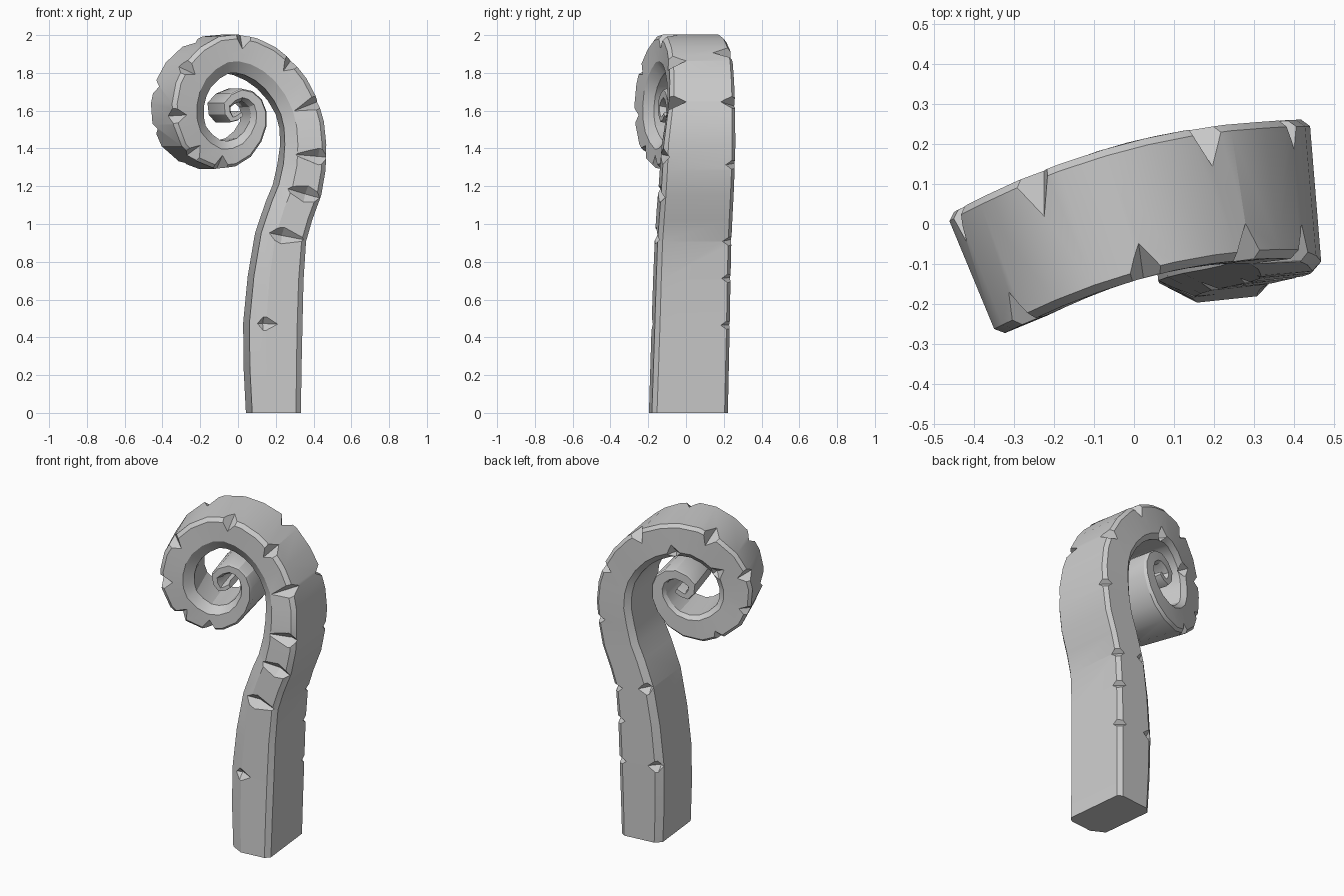
import bpy, bmesh, math
from mathutils import Vector

if "Cube" in bpy.data.objects:
    bpy.data.objects.remove(bpy.data.objects["Cube"])

# Curl seen from the front: x, z, half thickness
PATH = [(.187, 0, .128), (.184, .47, .14), (.225, .93, .12), (.312, 1.18, .115),
        (.345, 1.42, .109), (.31, 1.62, .104), (.195, 1.79, .103), (.04, 1.885, .102),
        (-.115, 1.895, .102), (-.258, 1.79, .1), (-.316, 1.63, .096), (-.283, 1.465, .09),
        (-.145, 1.367, .078), (0, 1.405, .06), (.08, 1.53, .045), (.065, 1.64, .038),
        (-.015, 1.683, .034), (-.098, 1.63, .028), (-.072, 1.557, .022), (-.015, 1.585, .016)]
P = [Vector(p) for p in PATH]
END = len(P) - 1
# Chamfered cross-section: outward, sideways (front is -1)
SECTION = [(-1, -.75), (-.4, -1), (.78, -1), (1, -.88),
           (1, .9), (.8, 1), (-.7, 1), (-1, .85)]


def sample(t):
    """Smooth curve value at station t"""
    t = min(max(t, 0), END)
    i = min(int(t), END - 1)
    u = t - i
    b, c = P[i], P[i + 1]
    a = P[i - 1] if i else 2 * b - c
    d = P[i + 2] if i + 2 <= END else 2 * c - b
    return .5 * (2 * b + (c - a) * u + (2 * a - 5 * b + 4 * c - d) * u * u
                 + (3 * b - a - 3 * c + d) * u ** 3)


def centre(t):
    """The whole curl bends forward towards the left"""
    x, z, _ = sample(t)
    bend = .033 + .27 * x - .4 * x * x
    k = min(max(t, 0) / 5, 1)
    return Vector((x, .01 + (bend - .01) * k, z))


def frame(t):
    """Centre, scaled outward axis, scaled sideways axis, tangent"""
    c = centre(t)
    tan = (centre(t + .05) - centre(t - .05)).normalized()
    yaw = math.radians(6 if t < 4 else 14 - 27 * c.x)
    side = Vector((-math.sin(yaw), math.cos(yaw), 0))
    width = .202 - .003 * t if t < 4 else max(.19 - .016 * (t - 4), .18 - .0016 * t)
    return c, side.cross(tan).normalized() * sample(t).z, side * width, tan


def make_object(name, bm):
    bmesh.ops.recalc_face_normals(bm, faces=bm.faces[:])
    me = bpy.data.meshes.new(name)
    bm.to_mesh(me)
    bm.free()
    ob = bpy.data.objects.new(name, me)
    bpy.context.collection.objects.link(ob)
    return ob


# Curled stalk: loft the section along the path
bm = bmesh.new()
rings = []
for k in range(2 * END + 1):
    c, n, b, tan = frame(k / 2)
    ring = [bm.verts.new(c + n * u + b * v) for u, v in SECTION]
    if k == 0:
        for vert in ring:
            vert.co.z = 0
    rings.append(ring)
for r0, r1 in zip(rings, rings[1:]):
    for i in range(8):
        j = (i + 1) % 8
        bm.faces.new((r0[i], r0[j], r1[j], r1[i]))
bm.faces.new(rings[0])
bm.faces.new(rings[-1])
stalk = make_object("curled_stalk", bm)

# Chips: diamond-shaped cutters along the front and back edges
bm = bmesh.new()


def chip(t, u, v, along, outward, sideways):
    c, n, b, tan = frame(t)
    c = c + n * u + b * v
    axes = (tan * along, n.normalized() * outward, b.normalized() * sideways)
    pts = [[bm.verts.new(c + d * s) for s in (1, -1)] for d in axes]
    for i in (0, 1):
        for j in (0, 1):
            for k in (0, 1):
                bm.faces.new((pts[0][i], pts[1][j], pts[2][k]))


# front: grooves across the upper stem, corner chips around the curl
for t in (1, 2.02, 2.95, 3.75, 4.95, 6, 7.4, 9.1, 10.3, 11.3, 12.1):
    groove = 1.5 < t < 5.5
    chip(t, min(1, .4 * t - .9), -1, .045 if t < 5.5 else .055,
         .14 if groove else .075, .045 if t < 4.5 else .09)
# back outer edge: small on the stem, deeper on the curl
for t in (1, 1.52, 2, 3.6, 4.95, 6.3, 8.3, 9.6, 10.6, 11.6):
    deep = max(0, 1 - abs(t - 7.5) / 4)
    chip(t, 1, 1, .037 + .025 * deep, .055 + .03 * deep, .05 + .08 * deep)
# back inner edge
for t in (1, 2, 7.2, 9.2):
    chip(t, -.8, 1, .045, .06, .05)
cutter = make_object("chip_cutters", bm)
cutter.hide_render = True

mod = stalk.modifiers.new("chips", "BOOLEAN")
mod.operation = "DIFFERENCE"
mod.solver = "EXACT"
mod.use_self = True
mod.object = cutter
bpy.context.view_layer.objects.active = stalk
stalk.select_set(True)
bpy.ops.object.modifier_apply(modifier=mod.name)
bpy.data.objects.remove(cutter)

bpy.ops.object.shade_smooth_by_angle(angle=math.radians(25))
